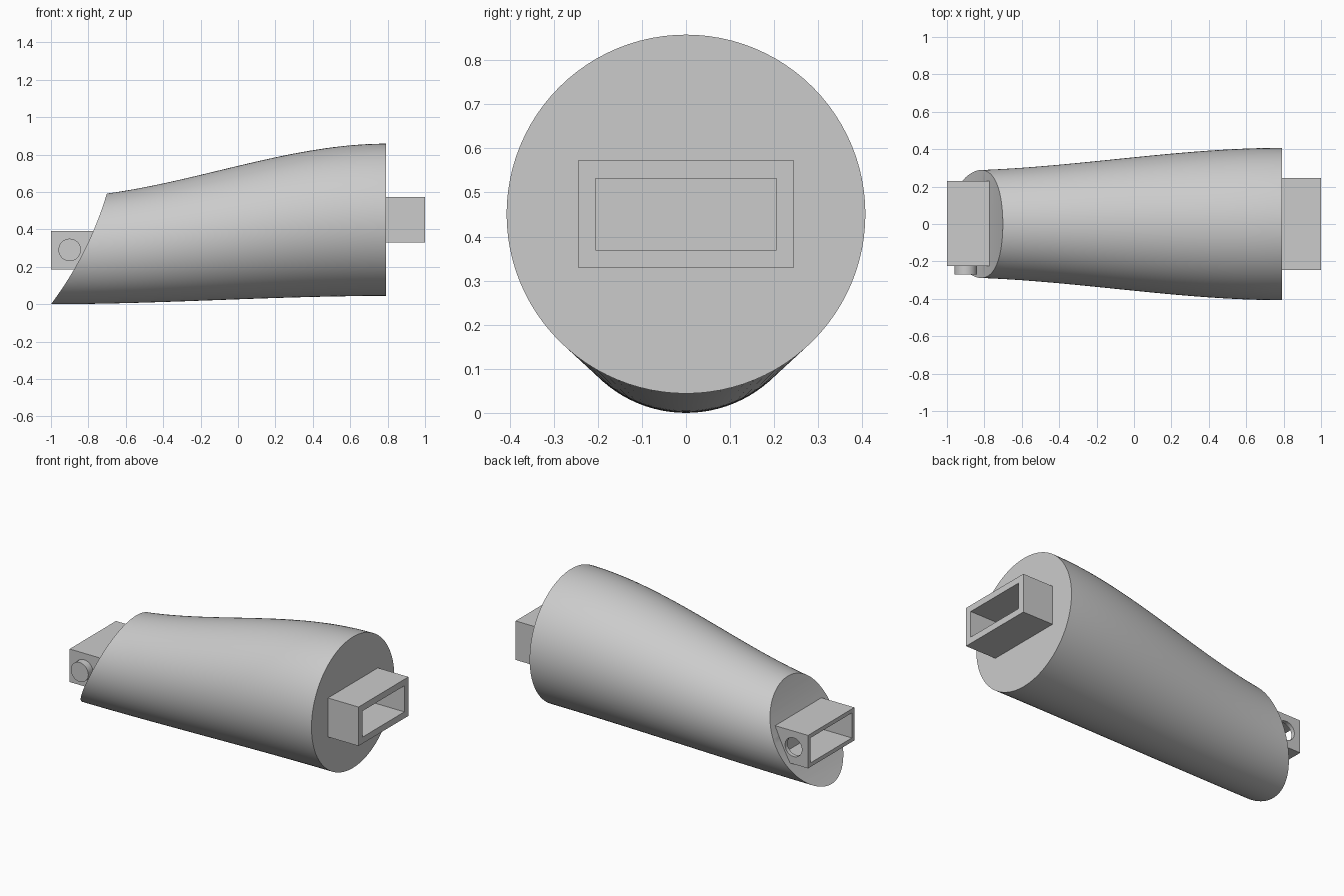
import bpy, bmesh, math
from mathutils import Matrix, Vector

if "Cube" in bpy.data.objects:
    bpy.data.objects.remove(bpy.data.objects["Cube"], do_unlink=True)

grey = bpy.data.materials.new("light grey")
grey.use_nodes = True
colour = (0.6, 0.6, 0.6, 1)
grey.diffuse_color = colour
grey.node_tree.nodes["Principled BSDF"].inputs["Base Color"].default_value = colour


def make(name, bm):
    bmesh.ops.recalc_face_normals(bm, faces=bm.faces)
    mesh = bpy.data.meshes.new(name)
    bm.to_mesh(mesh)
    bm.free()
    mesh.materials.append(grey)
    ob = bpy.data.objects.new(name, mesh)
    bpy.context.collection.objects.link(ob)
    return ob


def box(name, x, y, z):
    bm = bmesh.new()
    lo, hi = Vector((x[0], y[0], z[0])), Vector((x[1], y[1], z[1]))
    size = hi - lo
    bmesh.ops.create_cube(bm, size=1, matrix=Matrix.Translation((lo + hi) / 2)
                          @ Matrix.Diagonal((*size, 1)))
    return make(name, bm)


def rod(name, x, z, radius, y, segments=48):
    """Cylinder lying along y."""
    bm = bmesh.new()
    place = Matrix.Translation((x, sum(y) / 2, z)) @ Matrix.Rotation(math.pi / 2, 4, "X")
    bmesh.ops.create_cone(bm, cap_ends=True, segments=segments, radius1=radius,
                          radius2=radius, depth=y[1] - y[0], matrix=place)
    return make(name, bm)


def select(ob):
    bpy.ops.object.select_all(action="DESELECT")
    ob.select_set(True)
    bpy.context.view_layer.objects.active = ob


def cut(ob, cutter):
    """Subtract the cutter and remove it."""
    mod = ob.modifiers.new("cut", "BOOLEAN")
    mod.operation, mod.solver, mod.object = "DIFFERENCE", "EXACT", cutter
    select(ob)
    bpy.ops.object.modifier_apply(modifier=mod.name)
    bpy.data.objects.remove(cutter, do_unlink=True)


# Tapered body: round sections eased from the small end to the large end
START, END, RINGS, SIDES = -1.06, 0.79, 40, 96
bm = bmesh.new()
rings = []
for i in range(RINGS + 1):
    x = START + (END - START) * i / RINGS
    t = max(0, (x + 1) / (END + 1))
    ease = t * t * (3 - 2 * t)
    radius = 0.285 + 0.122 * ease
    centre = radius + 0.044 * ease
    rings.append([bm.verts.new((x, radius * math.sin(a), centre + radius * math.cos(a)))
                  for a in (math.tau * k / SIDES for k in range(SIDES))])
for a, b in zip(rings, rings[1:]):
    for k in range(SIDES):
        n = (k + 1) % SIDES
        bm.faces.new((a[k], a[n], b[n], b[k]))
bm.faces.new(rings[0])
bm.faces.new(rings[-1])
body = make("tapered_body", bm)

# Hollow curved cut across the small end
cut(body, rod("end_cutter", -2.487, 1.122, 1.863, (-1, 1), 360))

# Small socket: hollow box with a side hole and a pin on the other side
WALL = 0.025
Y, Z = (-0.225, 0.23), (0.185, 0.39)
inner = ((-1.1, -0.8), (Y[0] + WALL, Y[1] - WALL), (Z[0] + WALL, Z[1] - WALL))
socket = box("small_socket", (-1, -0.68), Y, Z)
cut(socket, box("cavity_cutter", *inner))
cut(socket, rod("hole_cutter", -0.9, 0.29, 0.058, (0.1, 0.4)))
cut(body, box("body_cavity_cutter", *inner))
pin = rod("side_pin", -0.9, 0.29, 0.06, (-0.27, -0.21))

# Large socket on the broad end
plug = box("large_socket", (0.75, 1), (-0.245, 0.245), (0.33, 0.572))
cut(plug, box("plug_cutter", (0.795, 1.1), (-0.205, 0.205), (0.37, 0.532)))

for ob in (body, socket, pin, plug):
    select(ob)
    bpy.ops.object.shade_smooth_by_angle(angle=math.radians(30))
